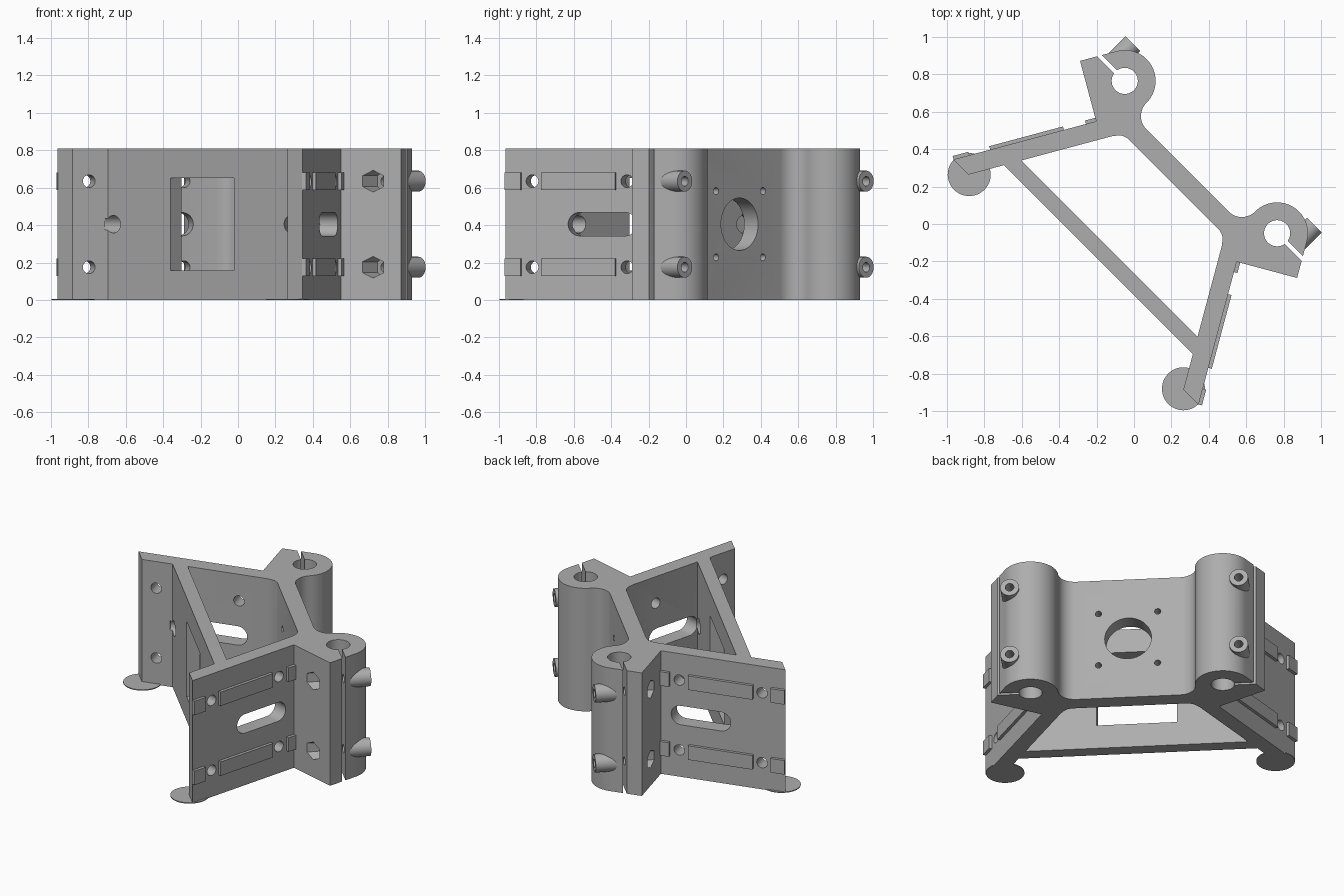
import bpy, bmesh
from math import radians, cos, sin, pi
from mathutils import Matrix, Vector

if "Cube" in bpy.data.objects:
    bpy.data.objects.remove(bpy.data.objects["Cube"])

H, MID = 0.81, 0.405
ROWS = (0.175, 0.635)                       # heights of the paired screw rows
TURN = Matrix.Rotation(radians(-45), 4, 'Z')
ALONG = Vector((0.5, -0.866, 0))            # arm direction, right-hand arm
OUT = Vector((0.866, 0.5, 0))               # arm outward normal
UP = Vector((0, 0, 1))
BACK = Vector((0, 1, 0))
ARM_IN, ARM_OUT = 0.484, 0.583              # arm faces along OUT
ROD = Vector((0.576, 0.506, 0))
ROD_R = 0.165
SCREW_X = 0.686
FLIP = {1: Matrix.Identity(4), -1: Matrix.Scale(-1, 4, (1, 0, 0))}

grey = bpy.data.materials.new("plain_grey")
grey.use_nodes = True
grey.diffuse_color = (0.42, 0.42, 0.42, 1)
grey.node_tree.nodes["Principled BSDF"].inputs["Base Color"].default_value = grey.diffuse_color


def arm_point(s, n, z=0.0):
    return ALONG * s + OUT * n + UP * z


def arc(cx, cy, r, a0, a1, steps):
    return [(cx + r * cos(radians(a0 + (a1 - a0) * i / steps)),
             cy + r * sin(radians(a0 + (a1 - a0) * i / steps))) for i in range(steps + 1)]


def prism(bm, points, sweep):
    """Closed solid from 3D outline points swept along a vector."""
    face = bm.faces.new([bm.verts.new(p) for p in points])
    top = bmesh.ops.extrude_face_region(bm, geom=[face])["geom"]
    bmesh.ops.translate(bm, vec=sweep, verts=[g for g in top if isinstance(g, bmesh.types.BMVert)])


def box(bm, x0, x1, y0, y1, z0, z1):
    prism(bm, [(x0, y0, z0), (x1, y0, z0), (x1, y1, z0), (x0, y1, z0)], UP * (z1 - z0))


def rod(bm, start, direction, length, r, sides=40):
    direction = direction.normalized()
    m = Matrix.Translation(Vector(start) + direction * length / 2)
    m = m @ direction.to_track_quat('Z', 'Y').to_matrix().to_4x4()
    bmesh.ops.create_cone(bm, cap_ends=True, segments=sides, radius1=r, radius2=r,
                          depth=length, matrix=m)


def finish(name, bm):
    bmesh.ops.recalc_face_normals(bm, faces=bm.faces[:])
    bmesh.ops.transform(bm, matrix=TURN, verts=bm.verts[:])
    bmesh.ops.recalc_face_normals(bm, faces=bm.faces[:])
    mesh = bpy.data.meshes.new(name)
    bm.to_mesh(mesh)
    bm.free()
    mesh.materials.append(grey)
    ob = bpy.data.objects.new(name, mesh)
    bpy.context.scene.collection.objects.link(ob)
    return ob


def both_sides(name, build):
    """Build a right-hand part and its mirrored twin in one object."""
    bm = bmesh.new()
    for side in (1, -1):
        before = set(bm.verts)
        build(bm)
        bmesh.ops.transform(bm, matrix=FLIP[side], verts=[v for v in bm.verts if v not in before])
    return finish(name, bm)


def combine(target, tool, operation):
    mod = target.modifiers.new("join", 'BOOLEAN')
    mod.operation, mod.solver, mod.object = operation, 'EXACT', tool
    bpy.context.view_layer.objects.active = target
    bpy.ops.object.modifier_apply(modifier=mod.name)
    bpy.data.objects.remove(tool)


def smooth(ob):
    bpy.ops.object.select_all(action='DESELECT')
    ob.select_set(True)
    bpy.context.view_layer.objects.active = ob
    bpy.ops.object.shade_smooth_by_angle(angle=radians(30))


# Main body: back plate, rod clamps and splayed arms in one mirrored outline
half = arc(0.311, 0.505, 0.1, -90, 0, 10)
half += arc(ROD.x, ROD.y, ROD_R, 180, 30, 28)[1:]
half += [tuple(arm_point(s, n)[:2]) for s, n in
         ((0.053, 0.917), (0.053, ARM_OUT), (0.843, ARM_OUT), (0.787, ARM_IN), (-0.005, ARM_IN))]
half += [(0.396, 0.273), (0.376, 0.291), (0.346, 0.3)]
outline = half + [(-x, y) for x, y in reversed(half)]
bm = bmesh.new()
prism(bm, [(x, y, 0) for x, y in outline], UP * H)
body = finish("bracket_body", bm)

# Front cross bar between the arms
bm = bmesh.new()
ends = [(0.70, -0.187), (0.75, -0.27)]
bar = ends + [(-x, y) for x, y in reversed(ends)]
prism(bm, [(x, y, 0) for x, y in bar], UP * H)
combine(body, finish("cross_bar", bm), 'UNION')


# Clamp screw bosses
def bosses(bm):
    for z in ROWS:
        rod(bm, (SCREW_X, 0.53, z), BACK, 0.147, 0.056)


combine(body, both_sides("screw_bosses", bosses), 'UNION')


# Openings in the arms and clamps
def arm_openings(bm):
    rod(bm, ROD - UP * 0.1, UP, H + 0.2, 0.07)
    slot = arc(0.434, MID, 0.0625, -90, 90, 14) + arc(0.18, MID, 0.0625, 90, 270, 14)
    prism(bm, [arm_point(s, ARM_IN - 0.05, z) for s, z in slot], OUT * 0.2)
    for z in ROWS:
        for s in (0.17, 0.695):
            rod(bm, arm_point(s, ARM_IN - 0.05, z), OUT, 0.2, 0.034, 24)
        rod(bm, (SCREW_X, 0.2, z), BACK, 0.22, 0.058, 6)


def clamp_slits(bm):
    box(bm, ROD.x, 0.95, ROD.y - 0.011, ROD.y + 0.011, -0.1, H + 0.1)


def screw_holes(bm):
    for z in ROWS:
        rod(bm, (SCREW_X, 0.38, z), BACK, 0.4, 0.026, 24)
    rod(bm, Vector((0.649, -0.2285, MID)) - ALONG * 0.085, ALONG, 0.17, 0.047)


combine(body, both_sides("arm_cutter", arm_openings), 'DIFFERENCE')
combine(body, both_sides("slit_cutter", clamp_slits), 'DIFFERENCE')
combine(body, both_sides("screw_cutter", screw_holes), 'DIFFERENCE')

# Motor opening with four screw holes, and the window in the cross bar
bm = bmesh.new()
rod(bm, (0, 0.2, MID), BACK, 0.3, 0.14, 56)
for x in (-0.177, 0.177):
    for dz in (-0.177, 0.177):
        rod(bm, (x, 0.2, MID + dz), BACK, 0.3, 0.019, 20)
box(bm, -0.24, 0.24, -0.4, -0.1, 0.157, 0.653)
combine(body, finish("plate_cutter", bm), 'DIFFERENCE')
smooth(body)


# Raised locating strips and tabs on the outer arm faces
def strips(bm):
    for z in ROWS:
        for s0, s1 in ((0.053, 0.11), (0.232, 0.64), (0.755, 0.843)):
            corners = ((s0, z - 0.046), (s1, z - 0.046), (s1, z + 0.046), (s0, z + 0.046))
            prism(bm, [arm_point(s, ARM_OUT - 0.002, h) for s, h in corners], OUT * 0.021)


both_sides("locating_strips", strips)

# Thin anchor discs under the arm tips
discs = both_sides("anchor_discs", lambda bm: rod(bm, (0.81, -0.436, 0), UP, 0.006, 0.115, 48))
smooth(discs)
